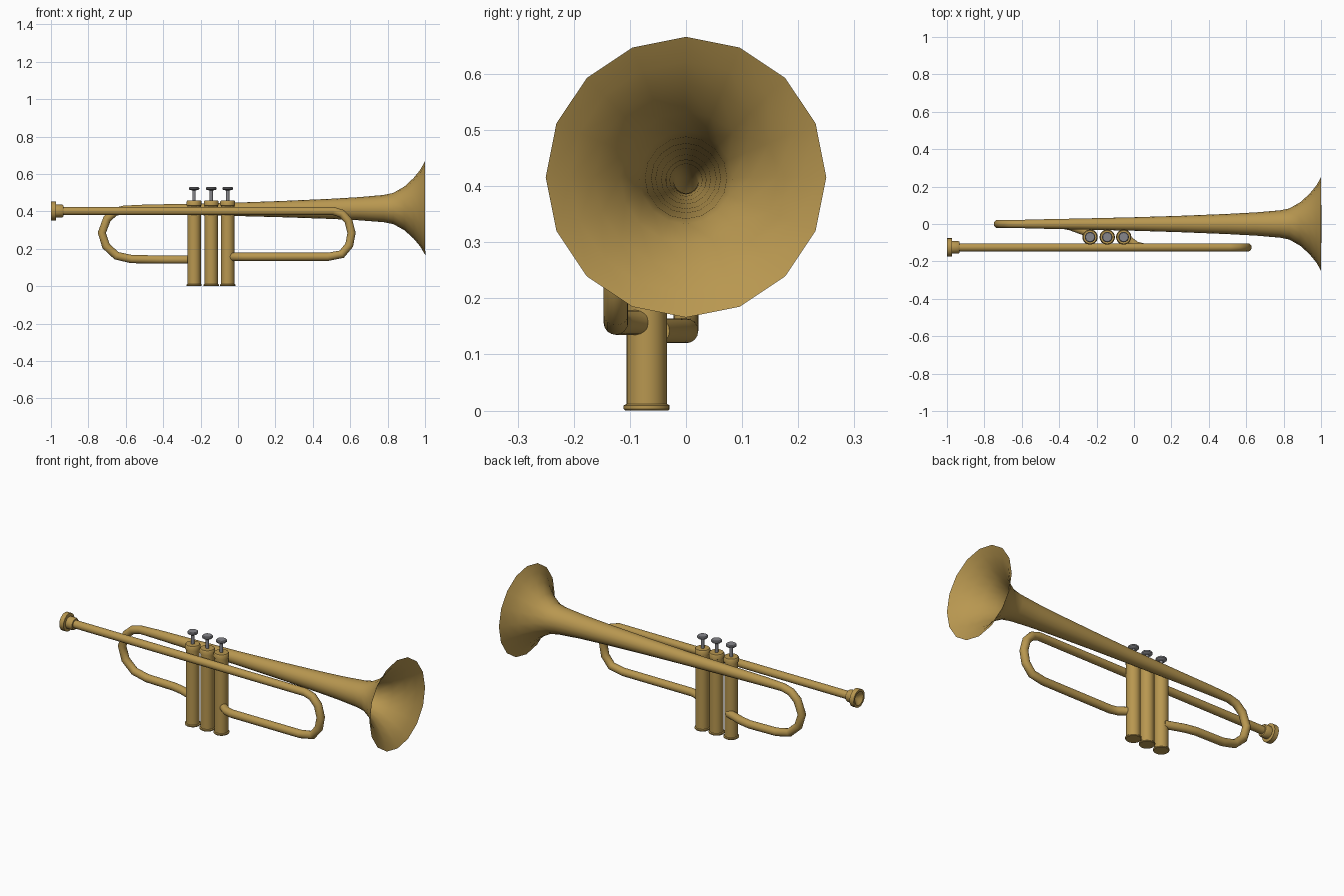
import bpy, bmesh, math
from mathutils import Vector, Matrix

if "Cube" in bpy.data.objects:
    bpy.data.objects.remove(bpy.data.objects["Cube"])


def material(name, rgb):
    m = bpy.data.materials.new(name)
    m.diffuse_color = (*rgb, 1)
    m.use_nodes = True
    m.node_tree.nodes["Principled BSDF"].inputs["Base Color"].default_value = m.diffuse_color
    return m


BRASS = material("brass", (0.48, 0.31, 0.08))
STEEL = material("grey_steel", (0.24, 0.24, 0.26))


def skin(name, rings, mat, caps=(True, True), angle=40):
    """Join rings of points into one smooth surface."""
    bm = bmesh.new()
    rows = [[bm.verts.new(p) for p in r] for r in rings]
    n = len(rows[0])
    for a, b in zip(rows, rows[1:]):
        for i in range(n):
            j = (i + 1) % n
            bm.faces.new((a[i], a[j], b[j], b[i]))
    if caps[0]:
        bm.faces.new(rows[0][::-1])
    if caps[1]:
        bm.faces.new(rows[-1])
    if all(caps):
        bmesh.ops.recalc_face_normals(bm, faces=bm.faces[:])
    me = bpy.data.meshes.new(name)
    bm.to_mesh(me)
    bm.free()
    me.materials.append(mat)
    ob = bpy.data.objects.new(name, me)
    bpy.context.collection.objects.link(ob)
    bpy.ops.object.select_all(action='DESELECT')
    ob.select_set(True)
    bpy.context.view_layer.objects.active = ob
    bpy.ops.object.shade_smooth_by_angle(angle=math.radians(angle))
    return ob


def circle(c, u, v, r, n):
    return [c + (u * math.cos(2 * math.pi * i / n) + v * math.sin(2 * math.pi * i / n)) * r
            for i in range(n)]


def tube(name, pts, caps=(True, True), n=16):
    """Sweep a circle along (x, y, z, radius) points."""
    ps = [Vector(p[:3]) for p in pts]
    u, rings = Vector((0, 0, 1)), []
    for i, p in enumerate(ps):
        ins = (p - ps[i - 1]).normalized() if i else Vector()
        out = (ps[i + 1] - p).normalized() if i < len(ps) - 1 else Vector()
        t = (ins + out).normalized()
        u = (u - t * u.dot(t)).normalized()
        rings.append(circle(p, u, t.cross(u), pts[i][3], n))
    return skin(name, rings, BRASS, caps, 50)


def lathe(name, origin, axis, profile, mat, n=16):
    """Turn (distance, radius) pairs around an axis."""
    o, a = Vector(origin), Vector(axis)
    u = Vector((0, 1, 0))
    return skin(name, [circle(o + a * d, u, a.cross(u), r, n) for d, r in profile], mat)


# Bell flare, rear bend and lower return tube into the first valve
R = 0.022
flare = [(1.0, .25), (.975, .206), (.94, .163), (.89, .117), (.83, .083), (.78, .073),
         (.65, .062), (.5, .054), (.25, .044), (0, .036), (-.3, .029), (-.5, .025)]
bell = [(x, 0, 0.411 + 0.005 * max(x, 0), r) for x, r in flare]
rear = [(-.61, .409), (-.66, .396), (-.70, .36), (-.728, .286), (-.706, .215),
        (-.65, .163), (-.57, .145), (-.40, .142)]
bell += [(x, 0, z, R) for x, z in rear]
bell += [(-.34, -.012, .142, R), (-.235, -.05, .142, R)]
tube("bell_and_rear_tube", bell, (False, True))

# Leadpipe, front bend and lower return tube into the third valve
Y = -0.125
lead = [(-.95, .402), (.51, .402), (.555, .388), (.59, .35), (.607, .285), (.595, .22),
        (.555, .171), (.48, .157), (.05, .157)]
pipe = [(x, Y, z, R) for x, z in lead]
pipe += [(.01, -.115, .157, R), (-.03, -.085, .157, R)]
tube("leadpipe_and_front_tube", pipe)

# Mouthpiece with hollow cup
lathe("mouthpiece", (-1, Y, .402), (1, 0, 0),
      [(.025, .006), (.012, .025), (0, .038), (0, .05), (.026, .05), (.028, .034),
       (.06, .034), (.066, .03), (.066, .02)], BRASS)

# Three valves with caps, stems and finger buttons
for i, x in enumerate((-.235, -.143, -.055), 1):
    base = (x, -.07, 0)
    lathe(f"valve_casing_{i}", base, (0, 0, 1),
          [(0, .038), (.003, .041), (.009, .041), (.012, .036), (.43, .036), (.432, .040),
           (.452, .040), (.458, .036)], BRASS, 24)
    lathe(f"valve_button_{i}", base, (0, 0, 1),
          [(.45, .009), (.512, .009), (.515, .024), (.519, .028), (.526, .028),
           (.530, .024)], STEEL)
